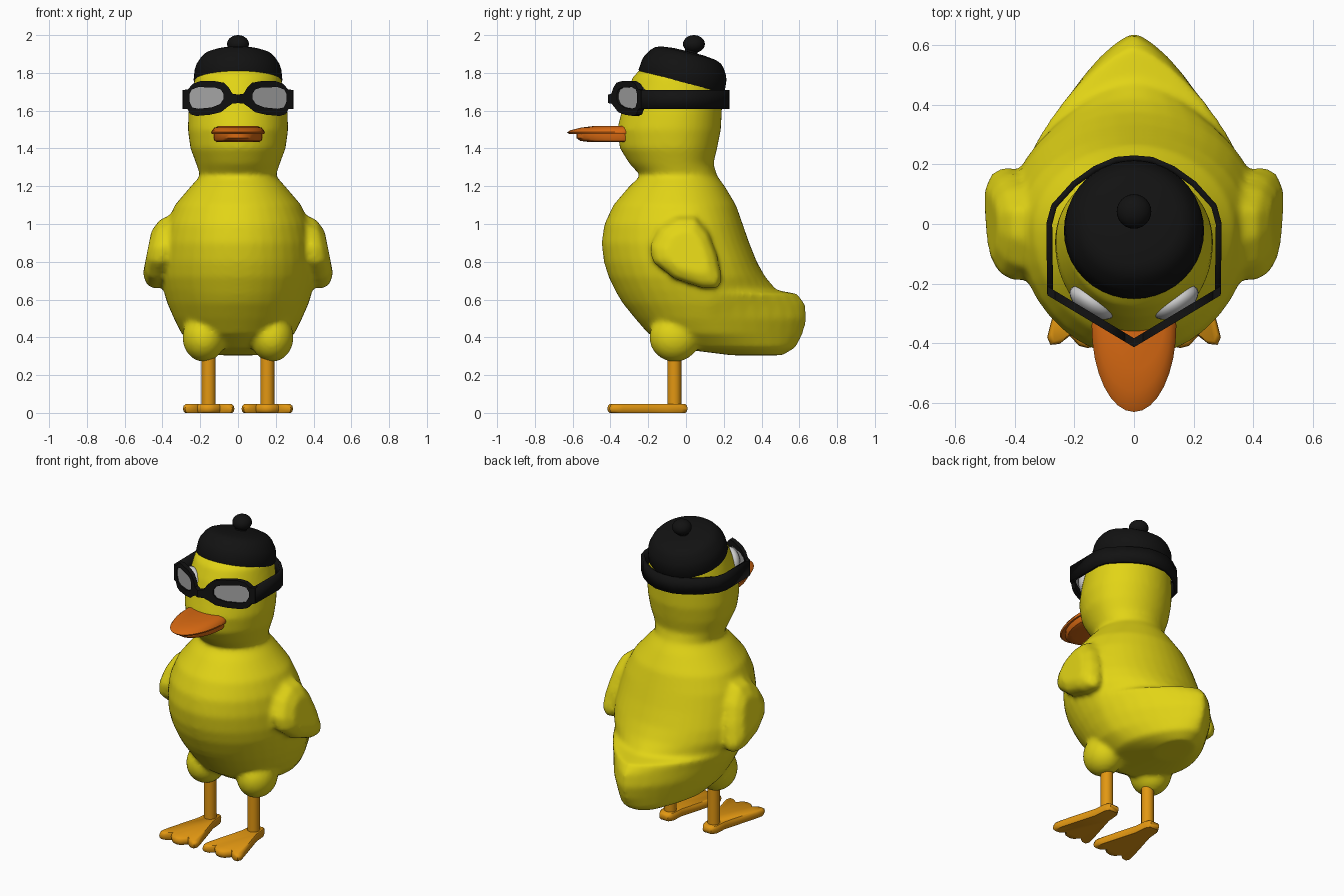
import bpy, bmesh
from math import sin, cos, pi, radians
from mathutils import Matrix, Vector

if "Cube" in bpy.data.objects:
    bpy.data.objects.remove(bpy.data.objects["Cube"])


def material(name, rgb):
    m = bpy.data.materials.new(name)
    m.diffuse_color = (*rgb, 1)
    m.use_nodes = True
    m.node_tree.nodes["Principled BSDF"].inputs["Base Color"].default_value = m.diffuse_color
    return m


YELLOW = material("yellow", (0.76, 0.66, 0.008))
BILL = material("bill orange", (0.68, 0.14, 0.006))
LEG = material("leg orange", (0.76, 0.31, 0.006))
BLACK = material("black", (0.006, 0.006, 0.006))
LENS = material("lens grey", (0.4, 0.4, 0.4))
WHITE = material("eye white", (0.65, 0.65, 0.65))


def finish(name, bm, mat, mirror=False, angle=40):
    bmesh.ops.recalc_face_normals(bm, faces=bm.faces)
    me = bpy.data.meshes.new(name)
    bm.to_mesh(me)
    bm.free()
    for p in me.polygons:
        p.use_smooth = True
    me.set_sharp_from_angle(angle=radians(angle))
    me.materials.append(mat)
    ob = bpy.data.objects.new(name, me)
    bpy.context.collection.objects.link(ob)
    if mirror:
        ob.modifiers.new("mirror", 'MIRROR')
    return ob


def loft(bm, rings):
    """Skin a list of equal-length closed rings and cap both ends."""
    loops = [[bm.verts.new(p) for p in r] for r in rings]
    n = len(loops[0])
    for a, b in zip(loops, loops[1:]):
        for i in range(n):
            j = (i + 1) % n
            bm.faces.new((a[i], a[j], b[j], b[i]))
    bm.faces.new(loops[0][::-1])
    bm.faces.new(loops[-1])


def ball(bm, centre, radii, rot=0.0, seg=24):
    m = (Matrix.Translation(centre) @ Matrix.Rotation(rot, 4, 'Z')
         @ Matrix.Diagonal((*radii, 1)))
    bmesh.ops.create_uvsphere(bm, u_segments=seg, v_segments=seg // 2 + 2, radius=1, matrix=m)


def body_ring(z, yf, yb, yc, w, e, n=40):
    """Egg section: round in front, exponent e makes the rear pointed."""
    pts = []
    for i in range(n):
        c, s = cos(2 * pi * i / n), sin(2 * pi * i / n)
        k = e if s > 0 else 1
        x = w * abs(c) ** k * (1 if c > 0 else -1)
        y = yc + (s ** k * (yb - yc) if s > 0 else s * (yc - yf))
        pts.append((x, y, z))
    return pts


# Body, tail, head: z, front y, back y, widest y, half width, rear pointedness
ROWS = [
    (0.305, 0.24, 0.51, 0.38, 0.10, 1), (0.345, -0.08, 0.58, 0.20, 0.23, 1.2),
    (0.42, -0.20, 0.62, 0.15, 0.30, 1.4), (0.50, -0.27, 0.64, 0.12, 0.34, 1.4),
    (0.58, -0.335, 0.63, 0.12, 0.375, 1.5), (0.63, -0.365, 0.59, 0.11, 0.39, 1.4),
    (0.65, -0.375, 0.48, 0.10, 0.395, 1.3), (0.72, -0.41, 0.42, 0.08, 0.41, 1.1),
    (0.80, -0.435, 0.375, 0.05, 0.41, 1), (0.90, -0.447, 0.335, 0.02, 0.40, 1),
    (1.00, -0.432, 0.30, 0, 0.38, 1), (1.10, -0.385, 0.265, -0.02, 0.335, 1),
    (1.20, -0.30, 0.205, -0.04, 0.25, 1), (1.255, -0.24, 0.165, -0.04, 0.2, 1),
    (1.32, -0.30, 0.145, -0.05, 0.222, 1), (1.40, -0.35, 0.165, -0.06, 0.252, 1),
    (1.50, -0.365, 0.185, -0.06, 0.266, 1), (1.60, -0.34, 0.19, -0.05, 0.262, 1),
    (1.70, -0.315, 0.195, -0.04, 0.243, 1), (1.78, -0.28, 0.19, -0.04, 0.226, 1),
    (1.86, -0.20, 0.13, -0.04, 0.16, 1)]
bm = bmesh.new()
loft(bm, [body_ring(*r) for r in ROWS])

# Wings: pillow layers of one outline; thighs: balls; all fused by remeshing
WING = [(-0.19, 0.88), (-0.175, 0.80), (-0.06, 0.71), (0.09, 0.66), (0.17, 0.66), (0.19, 0.71),
        (0.165, 0.83), (0.12, 0.95), (0.05, 1.04), (-0.05, 1.04), (-0.14, 0.98)]
for side in (-1, 1):
    rings = []
    for x, s in ((0.32, 0.6), (0.36, 0.95), (0.41, 1.02), (0.455, 0.9), (0.487, 0.6)):
        ring = []
        for y, z in WING:
            y, z = 0.01 + (y - 0.01) * s, 0.85 + (z - 0.85) * s
            ring.append((side * (x + (0.82 - z) * 0.2), y, z))
        rings.append(ring)
    loft(bm, rings)
    ball(bm, (side * 0.18, -0.06, 0.40), (0.115, 0.135, 0.13))
body = finish("body", bm, YELLOW, angle=180)
rm = body.modifiers.new("fuse", 'REMESH')
rm.mode = 'VOXEL'
rm.voxel_size = 0.014
rm.use_smooth_shade = True
sm = body.modifiers.new("soften", 'SMOOTH')
sm.factor = 0.5
sm.iterations = 8


# Bill: upper and lower halves as stacked scaled outlines
def bill_ring(z, s, n=32):
    return [(0.142 * s ** 0.5 * cos(2 * pi * i / n),
             -0.34 + sin(2 * pi * i / n) * (0.29 * s if i > n / 2 else 0.09), z) for i in range(n)]


for name, layers in (("upper_bill", ((1.476, 0.96), (1.486, 1), (1.497, 0.93), (1.51, 0.75), (1.519, 0.5))),
                     ("lower_bill", ((1.434, 0.6), (1.44, 0.76), (1.455, 0.83), (1.477, 0.83)))):
    bm = bmesh.new()
    loft(bm, [bill_ring(*l) for l in layers])
    finish(name, bm, BILL)

# Eyes
bm = bmesh.new()
ball(bm, (0.14, -0.262, 1.655), (0.085, 0.045, 0.085), radians(32))
finish("eyes", bm, WHITE, True)


# Goggles: flat outlines with a hole, sheared back onto the slanted front plane
def goggle_plate(name, outlines, thick, mat):
    cu = bpy.data.curves.new(name, 'CURVE')
    cu.dimensions = '2D'
    cu.fill_mode = 'BOTH'
    cu.extrude = thick / 2
    for pts in outlines:
        sp = cu.splines.new('POLY')
        sp.points.add(len(pts) - 1)
        for p, (x, z) in zip(sp.points, pts):
            p.co = (x, z, 0, 1)
        sp.use_cyclic_u = True
    tmp = bpy.data.objects.new(name + "_curve", cu)
    me = bpy.data.meshes.new_from_object(tmp)
    bpy.data.objects.remove(tmp)
    bm = bmesh.new()
    bm.from_mesh(me)
    bmesh.ops.remove_doubles(bm, verts=bm.verts, dist=1e-4)
    for v in bm.verts:
        x, z, t = v.co
        v.co = (x, -0.398 + 0.6 * x + t, z)
    return finish(name, bm, mat, True)


FRAME = [(0, 1.685), (0.03, 1.69), (0.05, 1.725), (0.075, 1.748), (0.12, 1.756), (0.2, 1.756),
         (0.24, 1.742), (0.265, 1.712), (0.29, 1.71), (0.29, 1.61), (0.268, 1.608), (0.25, 1.58),
         (0.22, 1.572), (0.15, 1.578), (0.09, 1.592), (0.055, 1.62), (0.03, 1.637), (0, 1.64)]
HOLE = [(0.078, 1.69), (0.09, 1.712), (0.12, 1.722), (0.21, 1.725), (0.245, 1.712), (0.258, 1.685),
        (0.258, 1.65), (0.242, 1.617), (0.21, 1.61), (0.14, 1.617), (0.095, 1.635), (0.078, 1.66)]
goggle_plate("goggle_frame", [FRAME, HOLE], 0.03, BLACK)
goggle_plate("goggle_lenses", [HOLE], 0.01, LENS)

# Strap around the head
PATH = [(0.281, -0.235), (0.284, 0.0), (0.268, 0.06), (0.2, 0.135), (0.13, 0.185), (0.06, 0.215), (0, 0.22)]
bm = bmesh.new()
cols = [[bm.verts.new((x, y, z)) for z in (1.61, 1.71)] for x, y in PATH]
for a, b in zip(cols, cols[1:]):
    bm.faces.new((a[0], b[0], b[1], a[1]))
strap = finish("goggle_strap", bm, BLACK, True)
so = strap.modifiers.new("thickness", 'SOLIDIFY')
so.thickness = 0.02
so.offset = 0

# Cap: turned profile tilted backwards, with a bobble on top
CAP = [(0.2, -0.012), (0.228, -0.006), (0.235, 0.01), (0.23, 0.065), (0.222, 0.09), (0.2, 0.125),
       (0.18, 0.145), (0.15, 0.157), (0.08, 0.165), (0.01, 0.166)]
tilt = Matrix.Translation((0, -0.025, 1.752)) @ Matrix.Rotation(radians(-14), 4, 'X')
bm = bmesh.new()
loft(bm, [[tilt @ Vector((r * cos(2 * pi * i / 40), r * sin(2 * pi * i / 40), z)) for i in range(40)]
          for r, z in CAP])
finish("cap", bm, BLACK)
bm = bmesh.new()
ball(bm, (0, 0.042, 1.953), (0.058, 0.058, 0.047))
ball(bm, (0, 0.03, 1.918), (0.035, 0.035, 0.03))
finish("cap_bobble", bm, BLACK)

# Legs
bm = bmesh.new()
loft(bm, [[(0.155 + 0.037 * cos(2 * pi * i / 16), -0.062 + 0.037 * sin(2 * pi * i / 16), z)
           for i in range(16)] for z in (0.02, 0.34)])
finish("legs", bm, LEG, True)

# Webbed feet: fan outline with rounded rim
HALF = [(0.03, 0.008), (0.048, -0.02), (0.055, -0.10), (0.085, -0.2), (0.125, -0.335), (0.136, -0.38),
        (0.125, -0.405), (0.095, -0.402), (0.06, -0.375), (0.03, -0.408), (0.0, -0.416)]
foot = HALF + [(-x, y) for x, y in HALF[-2::-1]]
bm = bmesh.new()
loft(bm, [[(0.155 + x * s, -0.2 + (y + 0.2) * (1 - (1 - s) * 0.6), z) for x, y in foot]
          for z, s in ((0.003, 0.92), (0.012, 0.98), (0.025, 1), (0.04, 0.98), (0.05, 0.9))])
bmesh.ops.translate(bm, verts=bm.verts, vec=(0, 0, -0.003))
finish("feet", bm, LEG, True, 50)
